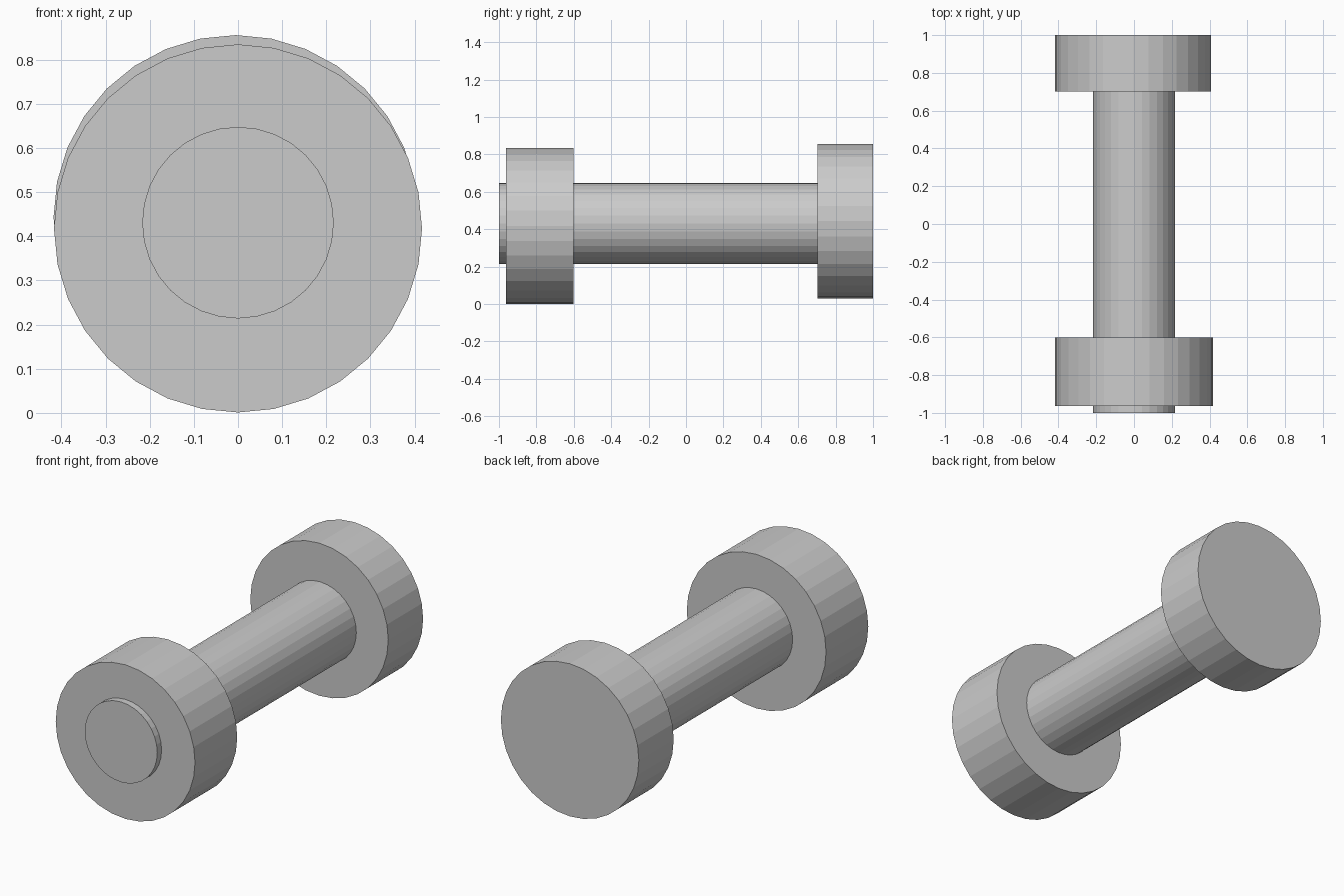
import bpy
import math

if "Cube" in bpy.data.objects:
    bpy.data.objects.remove(bpy.data.objects["Cube"])


def rod(name, radius, x, z, y0, y1):
    """Flat-shaded 32-sided cylinder lying along y."""
    bpy.ops.mesh.primitive_cylinder_add(
        vertices=32, radius=radius, depth=y1 - y0,
        location=(x, (y0 + y1) / 2, z), rotation=(math.pi / 2, 0, 0))
    bpy.context.object.name = name


# Grip bar, poking slightly out of the front weight
rod("handle_bar", 0.217, 0.0, 0.431, -1.0, 0.95)

# End weights, slightly different in size and height
rod("front_weight", 0.417, 0.0, 0.418, -0.963, -0.602)
rod("back_weight", 0.413, -0.005, 0.443, 0.702, 1.0)
